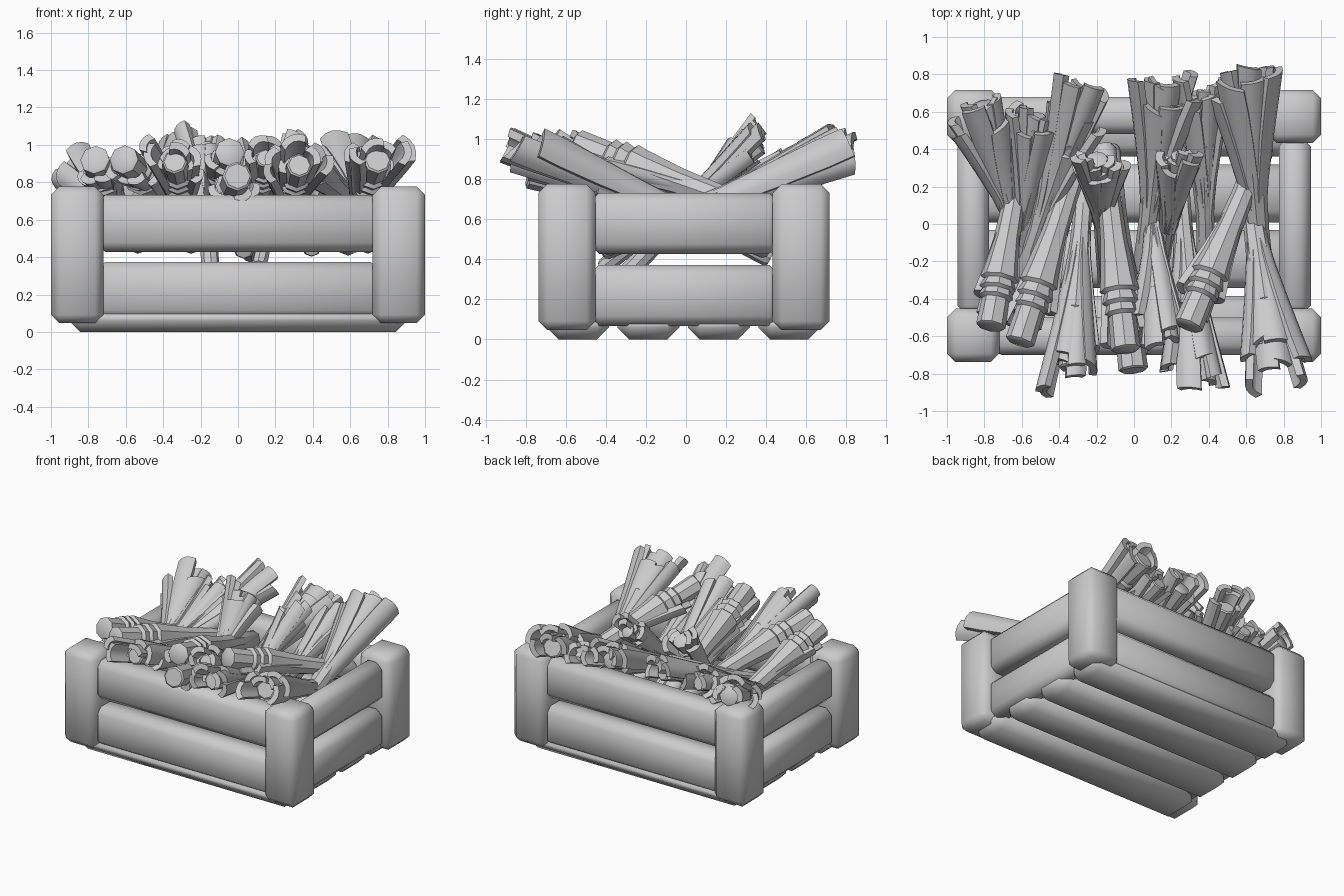
import bpy, bmesh, random
from math import sin, cos, pi, radians
from mathutils import Vector, Matrix

if "Cube" in bpy.data.objects:
    bpy.data.objects.remove(bpy.data.objects["Cube"], do_unlink=True)
random.seed(7)

grey = bpy.data.materials.new("plain grey")
grey.use_nodes = True
GREY = (0.6, 0.6, 0.6, 1)
grey.diffuse_color = GREY
grey.node_tree.nodes["Principled BSDF"].inputs["Base Color"].default_value = GREY


def finish(name, bm, angle):
    bmesh.ops.recalc_face_normals(bm, faces=bm.faces)
    mesh = bpy.data.meshes.new(name)
    bm.to_mesh(mesh)
    bm.free()
    mesh.materials.append(grey)
    ob = bpy.data.objects.new(name, mesh)
    bpy.context.collection.objects.link(ob)
    bpy.ops.object.select_all(action='DESELECT')
    ob.select_set(True)
    bpy.context.view_layer.objects.active = ob
    bpy.ops.object.shade_smooth_by_angle(angle=radians(angle))


def block(name, center, size, bevel):
    """Soft chamfered timber."""
    bm = bmesh.new()
    bmesh.ops.create_cube(bm, size=1)
    bmesh.ops.scale(bm, vec=size, verts=bm.verts)
    bmesh.ops.bevel(bm, geom=bm.edges[:], offset=bevel, segments=1, affect='EDGES')
    bmesh.ops.translate(bm, vec=center, verts=bm.verts)
    finish(name, bm, 80)


def loft(bm, rings):
    """Skin a list of closed point rings and cap both ends."""
    rows = [[bm.verts.new(p) for p in ring] for ring in rings]
    n = len(rows[0])
    for a, b in zip(rows, rows[1:]):
        for i in range(n):
            j = (i + 1) % n
            bm.faces.new((a[i], a[j], b[j], b[i]))
    bm.faces.new(rows[0][::-1])
    bm.faces.new(rows[-1])


def stalk(bm, profile, sides=8):
    """Round stalk along local z from (height, radius) pairs."""
    loft(bm, [[Vector((r * cos(2 * pi * i / sides), r * sin(2 * pi * i / sides), h))
               for i in range(sides)] for h, r in profile])


def leaf(bm, phi, length, spread, width):
    """Creased strip leaning out in direction phi, with a slanted cut tip."""
    out = Vector((cos(phi), sin(phi), 0))
    side = Vector((-sin(phi), cos(phi), 0))
    slant = random.uniform(-0.5, 0.5)
    rings = []
    for t in (0, 0.3, 0.6, 0.85, 1):
        reach = 0.025 + spread * t ** 1.3
        w = 0.04 + (width - 0.04) * min(1, t * 1.3)
        centre = Vector((cos(phi) * reach * 1.1, sin(phi) * reach * 0.8, length * t))
        arc = [(s * w, 0.4 * w * (1 - s * s)) for s in (-1, -0.5, 0, 0.5, 1)]
        section = arc + [(x * 0.85, y - 0.04) for x, y in reversed(arc)]
        rings.append([centre + side * x + out * y + Vector((0, 0, slant * x * t))
                      for x, y in section])
    loft(bm, rings)


def leek(name, neck, tip, size, leafy):
    neck, tip = Vector(neck), Vector(tip)
    axis = (tip - neck).normalized()
    length = (tip - neck).length
    # buried shaft, stopping short of the far wall and above the floor
    facing = 1 if axis.y > 0 else -1
    base = -min((neck.z - 0.3) / axis.z, (0.42 + neck.y * facing) / abs(axis.y))
    shape = [(base, 0.055), (base + 0.02, 0.07), (0, 0.065)]
    # stepped wrappings
    shape += [(h * length, r) for h, r in (
        (0.25, 0.075), (0.5, 0.1), (0.58, 0.112), (0.6, 0.092), (0.66, 0.108),
        (0.68, 0.088), (0.73, 0.1), (0.75, 0.078), (0.96, 0.084), (0.97, 0.072))]
    bm = bmesh.new()
    stalk(bm, [(h, r * size) for h, r in shape])
    if leafy:
        # broad outer fan on the upper half, then a tighter inner bunch
        for i in range(6):
            leaf(bm, radians(-14 + 41.5 * i) + random.uniform(-.15, .15),
                 length * random.uniform(0.78, 1.14),
                 size * random.uniform(0.1, 0.18), size * random.uniform(0.06, 0.09))
        for i in range(4):
            leaf(bm, radians(25 + 43 * i), length * random.uniform(0.85, 1.08),
                 size * 0.07, size * 0.07)
    else:
        # short drooping leaves tucked underneath
        for i in range(4):
            leaf(bm, radians(210 + 40 * i), length * random.uniform(0.7, 0.92),
                 size * random.uniform(0.08, 0.11), size * 0.05)
    across = axis.cross(Vector((0, 0, 1))).normalized()
    up = across.cross(axis)
    frame = Matrix((across, up, axis)).transposed().to_4x4()
    bmesh.ops.transform(bm, matrix=Matrix.Translation(neck) @ frame, verts=bm.verts)
    finish(name, bm, 40)


# Crate: corner posts, wall rails, floor slats
MID = -0.01
for sx, lr in ((1, "left"), (-1, "right")):
    for sy, fb in ((-1, "front"), (1, "back")):
        block(f"{fb}_{lr}_post", (sx * 0.86, MID + sy * 0.585, 0.412),
              (0.28, 0.285, 0.73), 0.045)
for z, level in ((0.22, "lower"), (0.58, "upper")):
    for s, fb, lr in ((-1, "front", "right"), (1, "back", "left")):
        block(f"{fb}_{level}_rail", (0, MID + s * 0.59, z), (1.52, 0.2, 0.305), 0.05)
        block(f"{lr}_{level}_rail", (s * 0.86, MID, z), (0.17, 0.95, 0.305), 0.05)
for i in range(4):
    block(f"floor_slat_{i + 1}", (0, -0.54 + 0.352 * i, 0.07), (1.81, 0.31, 0.14), 0.06)

# Leafy leeks: neck, tip, size
leafy = [
    ((-0.64, 0.0, 0.62), (-0.82, 0.66, 0.86), 0.85),
    ((-0.60, -0.02, 0.62), (-0.52, 0.60, 0.86), 0.7),
    ((-0.52, -0.05, 0.64), (-0.27, 0.70, 0.92), 0.8),
    ((-0.17, 0.0, 0.64), (-0.20, 0.36, 1.02), 0.7),
    ((0.08, 0.02, 0.62), (0.16, 0.72, 0.91), 0.85),
    ((0.18, -0.03, 0.66), (0.25, 0.38, 0.98), 0.6),
    ((0.38, 0.05, 0.62), (0.36, 0.72, 0.87), 0.75),
    ((0.66, -0.02, 0.62), (0.58, 0.83, 0.93), 0.95),
    ((-0.28, 0.0, 0.62), (-0.34, -0.80, 0.92), 0.8),
    ((0.10, 0.0, 0.62), (0.15, -0.62, 0.94), 0.65),
    ((0.26, 0.0, 0.62), (0.33, -0.80, 0.90), 0.8),
    ((0.64, 0.02, 0.62), (0.75, -0.75, 0.93), 0.9),
]
for i, (neck, tip, size) in enumerate(leafy):
    leek(f"leafy_leek_{i + 1}", neck, tip, size, True)

# Trimmed leeks lying over the front
trimmed = [
    ((-0.65, 0.08, 0.68), (-0.77, -0.57, 0.93)),
    ((-0.36, 0.15, 0.70), (-0.62, -0.66, 0.93)),
    ((-0.13, 0.12, 0.72), (-0.04, -0.70, 0.97)),
    ((-0.10, 0.05, 0.62), (0.0, -0.81, 0.84)),
    ((0.58, 0.15, 0.72), (0.28, -0.57, 0.98)),
]
for i, (neck, tip) in enumerate(trimmed):
    leek(f"trimmed_leek_{i + 1}", neck, tip, 0.95, False)
